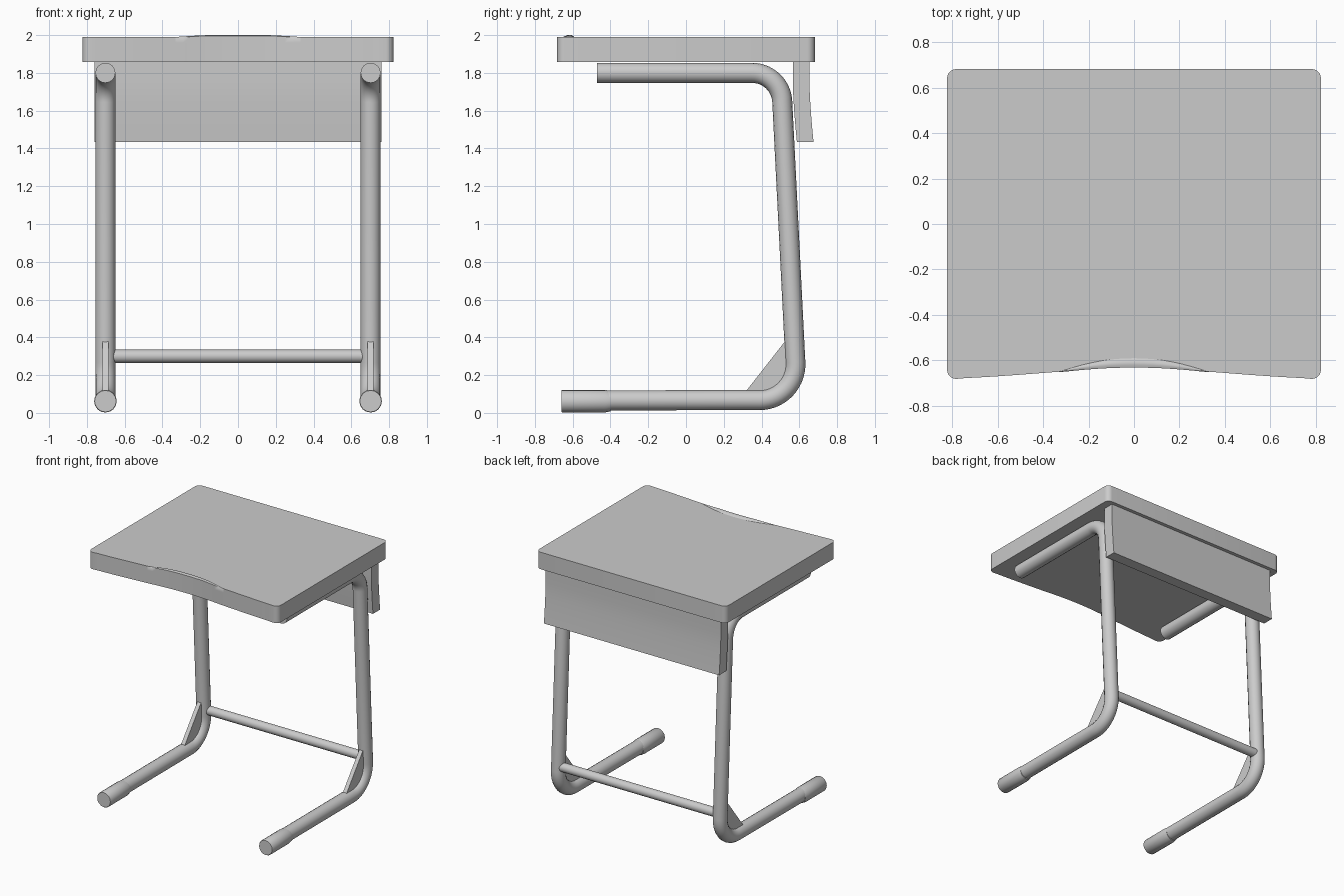
import bpy, bmesh, math
from mathutils import Vector

cube = bpy.data.objects.get("Cube")
if cube:
    bpy.data.objects.remove(cube, do_unlink=True)

grey = bpy.data.materials.new("plain grey")
grey.use_nodes = True
COLOR = (0.6, 0.6, 0.6, 1)
grey.diffuse_color = COLOR
grey.node_tree.nodes["Principled BSDF"].inputs["Base Color"].default_value = COLOR


def select_only(obj):
    bpy.ops.object.select_all(action='DESELECT')
    obj.select_set(True)
    bpy.context.view_layer.objects.active = obj


def finish(obj, angle=35):
    """Give the part its material and smooth shading with sharp edges."""
    obj.data.materials.clear()
    obj.data.materials.append(grey)
    select_only(obj)
    bpy.ops.object.shade_smooth_by_angle(angle=math.radians(angle))


def mesh_object(name, bm, angle=35):
    """Turn a finished bmesh into an object."""
    bmesh.ops.recalc_face_normals(bm, faces=bm.faces)
    mesh = bpy.data.meshes.new(name)
    bm.to_mesh(mesh)
    bm.free()
    obj = bpy.data.objects.new(name, mesh)
    bpy.context.collection.objects.link(obj)
    finish(obj, angle)


def fillet(a, corner, b, radius, steps=14):
    """Points of an arc that rounds the corner between a and b."""
    u, v = (a - corner).normalized(), (b - corner).normalized()
    half = u.angle(v) / 2
    centre = corner + (u + v).normalized() * radius / math.sin(half)
    reach = radius / math.tan(half)
    start = (corner + u * reach - centre).normalized()
    end = (corner + v * reach - centre).normalized()
    return [centre + start.slerp(end, i / steps) * radius for i in range(steps + 1)]


def tube(name, points, radius, scales=None):
    """Round tube along a path, with closed ends."""
    curve = bpy.data.curves.new(name, 'CURVE')
    curve.dimensions = '3D'
    curve.bevel_depth = radius
    curve.bevel_resolution = 6
    curve.use_fill_caps = True
    spline = curve.splines.new('POLY')
    spline.points.add(len(points) - 1)
    for i, (p, q) in enumerate(zip(spline.points, points)):
        p.co = (*q, 1)
        p.radius = scales[i] if scales else 1
    obj = bpy.data.objects.new(name, curve)
    bpy.context.collection.objects.link(obj)
    select_only(obj)
    bpy.ops.object.convert(target='MESH')
    finish(bpy.context.object)


def slab(name, outline, depth):
    """Extrude a closed outline along a vector."""
    bm = bmesh.new()
    face = bm.faces.new([bm.verts.new(p) for p in outline])
    new = bmesh.ops.extrude_face_region(bm, geom=[face])['geom']
    bmesh.ops.translate(bm, vec=depth, verts=[v for v in new if isinstance(v, bmesh.types.BMVert)])
    mesh_object(name, bm)


def front_edge(x):
    """Shallow hollow along the user's side of the top."""
    t = min(abs(x) / 0.78, 1)
    return -0.63 - 0.05 * (t * t * (3 - 2 * t) * 0.4 + t * 0.6 * min(1, t * 2.5))


# Desk top with rounded corners and hollowed front edge
W, D, R = 0.823, 0.682, 0.04
outline = [(x / 20 * 0.78, front_edge(x / 20 * 0.78)) for x in range(-19, 20)]
for cx, cy, first in ((W - R, R - D, -90), (W - R, D - R, 0), (R - W, D - R, 90), (R - W, R - D, 180)):
    for i in range(7):
        a = math.radians(first + i * 15)
        outline.append((cx + R * math.cos(a), cy + R * math.sin(a)))
slab("desk_top", [(x, y, 1.857) for x, y in outline], (0, 0, 0.133))

# Low lens-shaped lip on the front edge
N = 16
bm = bmesh.new()
rows = []
for i in range(N + 1):
    t = i / N * 2 - 1
    x, swell = 0.33 * t, 1 - t * t
    f = front_edge(x)
    height = 1.99 + 0.01 * min(1, swell * 1.3)
    section = ((-0.002, 1.96), (-0.002, height - 0.004), (0.01 * swell, height),
               (0.025 * swell, height), (0.042 * swell, 1.988))
    rows.append([bm.verts.new((x, f + dy, z)) for dy, z in section])
for a, b in zip(rows, rows[1:]):
    for j in range(4):
        bm.faces.new((a[j], b[j], b[j + 1], a[j + 1]))
mesh_object("front_lip", bm, 50)

# Back panel, flared slightly towards its lower edge
spine = []
for i in range(9):
    t = i / 8
    spine.append((0.566 + 0.021 * max(0, (t - 0.3) / 0.7) ** 1.4, 1.86 - 0.425 * t))
profile = spine + [(y + 0.088, z) for y, z in reversed(spine)]
slab("back_panel", [(-0.76, y, z) for y, z in profile], (1.52, 0, 0))

# Side frames: one bent tube, a foot sleeve and a gusset on each side
for side, sx in (("left", 1), ("right", -1)):
    x = 0.702 * sx
    top_end, top_corner = Vector((x, -0.47, 1.80)), Vector((x, 0.502, 1.80))
    low_corner, low_end = Vector((x, 0.589, 0.068)), Vector((x, -0.64, 0.066))
    path = [top_end] + fillet(top_end, top_corner, low_corner, 0.16)
    path += fillet(top_corner, low_corner, low_end, 0.19) + [low_end]
    tube(side + "_frame", path, 0.053)

    foot = [(x, y, 0.062) for y in (-0.66, -0.655, -0.43, -0.40)]
    tube(side + "_foot", foot, 0.06, (0.95, 1, 1, 0.9))

    gusset = [(0.32, 0.10), (0.32, 0.118), (0.525, 0.38), (0.56, 0.38), (0.56, 0.22), (0.44, 0.09)]
    slab(side + "_gusset", [(x - 0.016, y, z) for y, z in gusset], (0.032, 0, 0))

# Crossbar between the frames
tube("crossbar", [(-0.69, 0.583, 0.30), (0.69, 0.583, 0.30)], 0.035)
